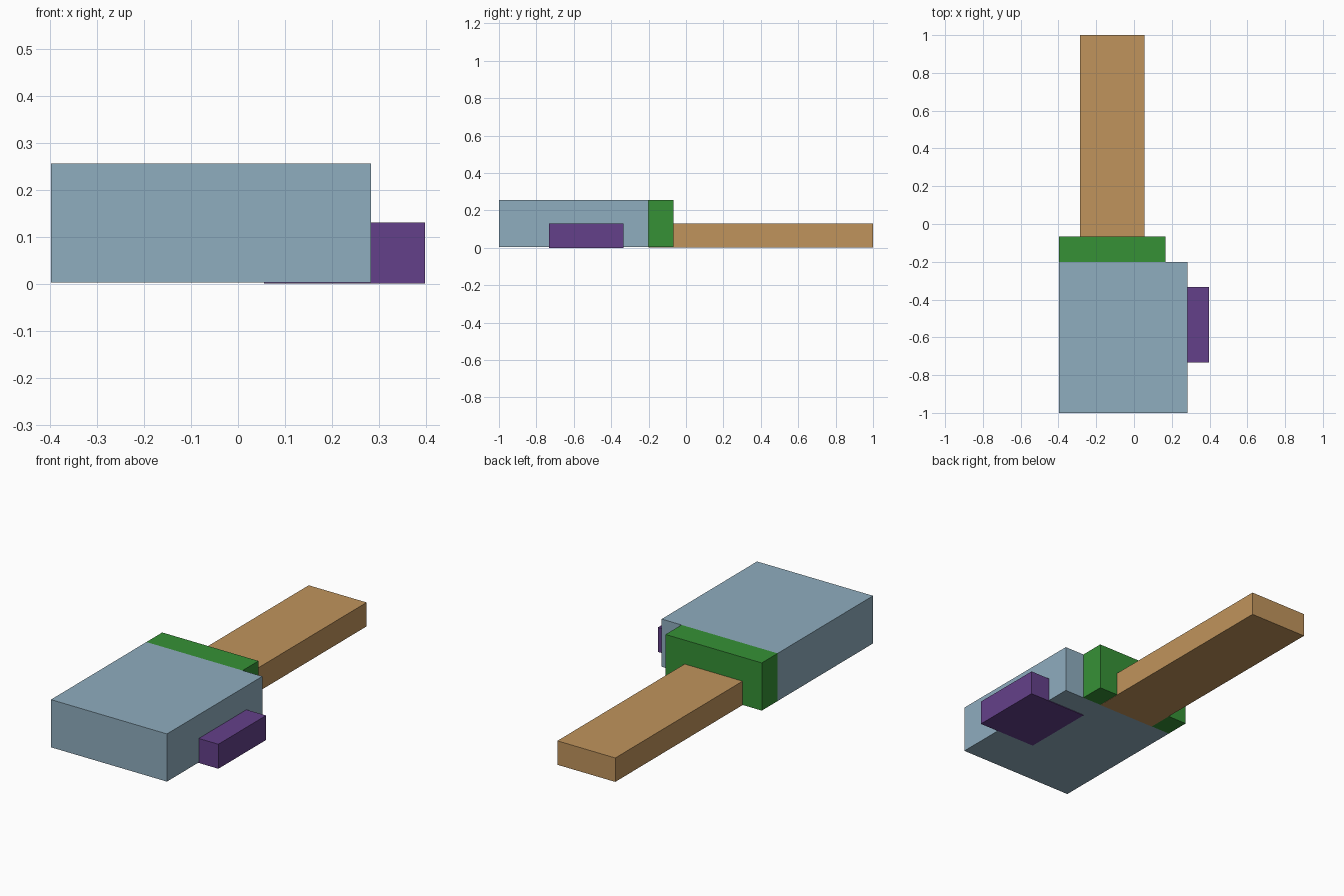
import bpy

if "Cube" in bpy.data.objects:
    bpy.data.objects.remove(bpy.data.objects["Cube"])


def linear(c):
    c /= 255
    return c / 12.92 if c <= 0.04045 else ((c + 0.055) / 1.055) ** 2.4


def material(name, rgb):
    mat = bpy.data.materials.new(name)
    mat.diffuse_color = (*[linear(c) for c in rgb], 1)
    mat.use_nodes = True
    mat.node_tree.nodes["Principled BSDF"].inputs["Base Color"].default_value = mat.diffuse_color
    return mat


def box(name, lo, hi, mat):
    """Axis-aligned box between two opposite corners."""
    centre = [(a + b) / 2 for a, b in zip(lo, hi)]
    bpy.ops.mesh.primitive_cube_add(size=1, location=centre)
    obj = bpy.context.object
    obj.name = name
    obj.scale = [b - a for a, b in zip(lo, hi)]
    bpy.ops.object.transform_apply(location=False, rotation=False, scale=True)
    obj.data.materials.append(mat)
    return obj


# Main block at the front
box("body", (-0.398, -1.0, 0.003), (0.283, -0.2, 0.256),
    material("grey_blue", (143, 173, 191)))

# Narrower collar behind the body
box("collar", (-0.398, -0.2, 0.003), (0.167, -0.067, 0.256),
    material("green", (54, 145, 54)))

# Long handle running back through the collar
box("handle", (-0.285, -0.2, 0.002), (0.055, 1.0, 0.129),
    material("tan", (192, 148, 92)))

# Side block, partly sunk into the body and showing underneath
box("side_block", (0.055, -0.733, 0.0), (0.398, -0.333, 0.13),
    material("purple", (100, 64, 138)))
